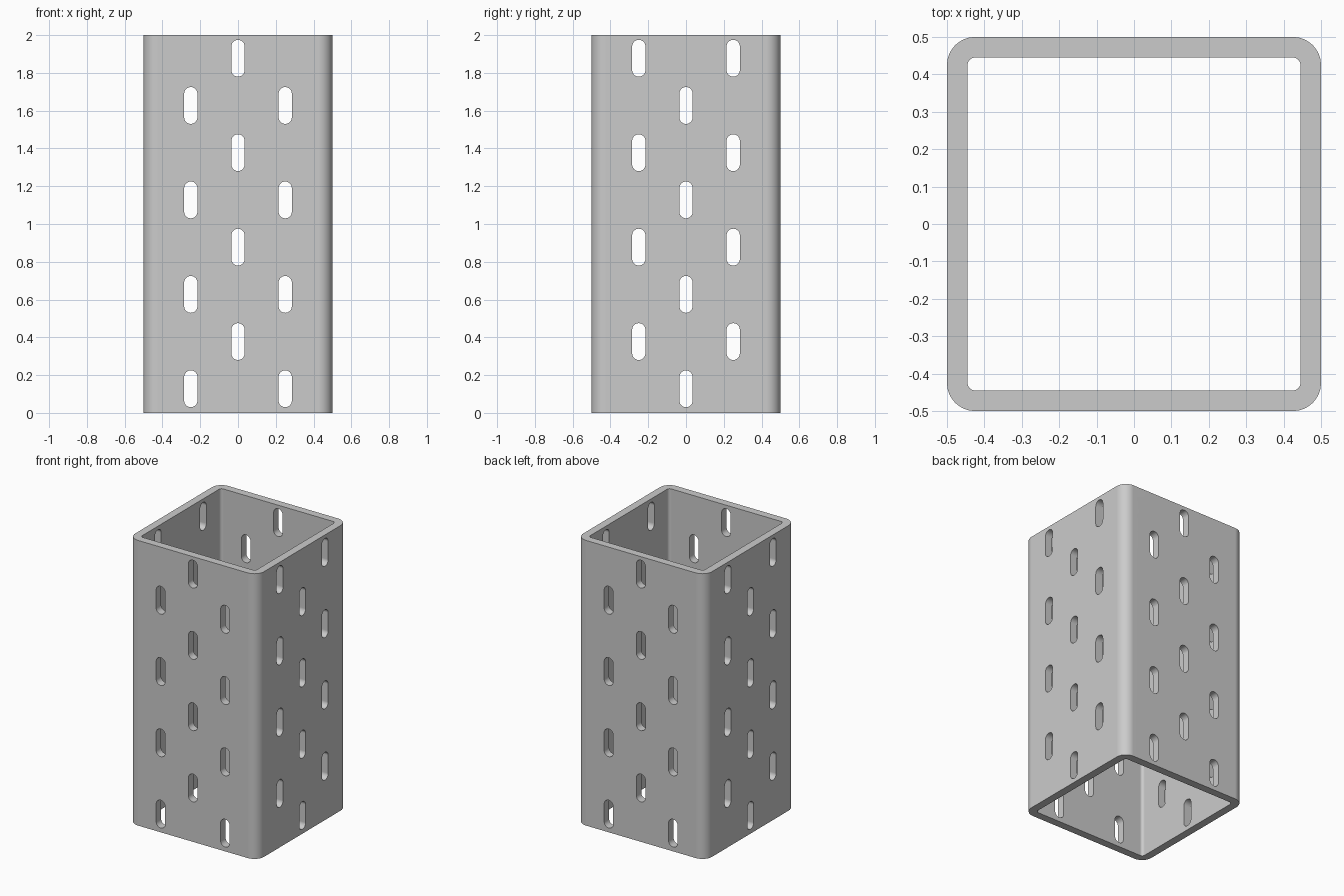
import bpy, bmesh, math
from mathutils import Matrix, Vector

cube = bpy.data.objects.get("Cube")
if cube:
    bpy.data.objects.remove(cube, do_unlink=True)

HALF, WALL, HEIGHT = 0.5, 0.055, 2.0
SLOT_R, SLOT_STRAIGHT = 0.035, 0.0625   # slot end radius, half straight length


def rounded_outline(half_w, half_h, radius, steps):
    """Counter-clockwise rounded rectangle as 2D points."""
    pts = []
    for quarter, (sx, sy) in enumerate([(1, 1), (-1, 1), (-1, -1), (1, -1)]):
        for i in range(steps + 1):
            a = math.pi / 2 * (quarter + i / steps)
            pts.append((sx * (half_w - radius) + radius * math.cos(a),
                        sy * (half_h - radius) + radius * math.sin(a)))
    return pts


def new_object(name, bm):
    bmesh.ops.remove_doubles(bm, verts=bm.verts, dist=1e-5)
    bmesh.ops.recalc_face_normals(bm, faces=bm.faces)
    mesh = bpy.data.meshes.new(name)
    bm.to_mesh(mesh)
    bm.free()
    obj = bpy.data.objects.new(name, mesh)
    bpy.context.collection.objects.link(obj)
    return obj


# Square tube: outer and inner loops joined by walls and end rims
bm = bmesh.new()
loops = []
for half, radius in ((HALF, 0.075), (HALF - WALL, 0.02)):
    outline = rounded_outline(half, half, radius, 8)
    for z in (0, HEIGHT):
        loops.append([bm.verts.new((x, y, z)) for x, y in outline])
out_low, out_high, in_low, in_high = loops
for a, b in ((out_low, out_high), (out_high, in_high),
             (in_high, in_low), (in_low, out_low)):
    for i in range(len(a)):
        j = (i + 1) % len(a)
        bm.faces.new((a[i], a[j], b[j], b[i]))
tube = new_object("perforated_square_tube", bm)

# Slot cutters: staggered rows on each of the four walls
bm = bmesh.new()
slot = rounded_outline(SLOT_R, SLOT_R + SLOT_STRAIGHT, SLOT_R, 8)
for side in range(4):
    turn = Matrix.Rotation(side * math.pi / 2, 4, 'Z')
    for row in range(8):
        z = 0.1275 + 0.25 * row
        for x in ((-0.25, 0.25) if (row + side) % 2 == 0 else (0,)):
            rings = [[bm.verts.new(turn @ Vector((x + u, y, z + v))) for u, v in slot]
                     for y in (-HALF - 0.05, -HALF + WALL + 0.05)]
            near, far = rings
            for i in range(len(slot)):
                j = (i + 1) % len(slot)
                # straight ends of the arcs coincide at the slot tips
                if (near[i].co - near[j].co).length > 1e-5:
                    bm.faces.new((near[i], near[j], far[j], far[i]))
            bm.faces.new(near)
            bm.faces.new(far)
cutter = new_object("slot_cutters", bm)
cutter.hide_render = True

# Cut the slots and discard the cutters
bpy.context.view_layer.objects.active = tube
tube.select_set(True)
cut = tube.modifiers.new("slots", 'BOOLEAN')
cut.operation = 'DIFFERENCE'
cut.solver = 'EXACT'
cut.object = cutter
bpy.ops.object.modifier_apply(modifier=cut.name)
bpy.data.objects.remove(cutter, do_unlink=True)

# Smooth corners and slot ends, crisp edges, flat walls
bpy.ops.object.select_all(action='DESELECT')
tube.select_set(True)
bpy.ops.object.shade_smooth_by_angle(angle=math.radians(30))
weighted = tube.modifiers.new("flat_walls", 'WEIGHTED_NORMAL')
weighted.keep_sharp = True

# Plain grey metal
grey = bpy.data.materials.new("grey_steel")
grey.use_nodes = True
colour = (0.6, 0.6, 0.6, 1)
grey.diffuse_color = colour
grey.node_tree.nodes["Principled BSDF"].inputs["Base Color"].default_value = colour
tube.data.materials.clear()
tube.data.materials.append(grey)
